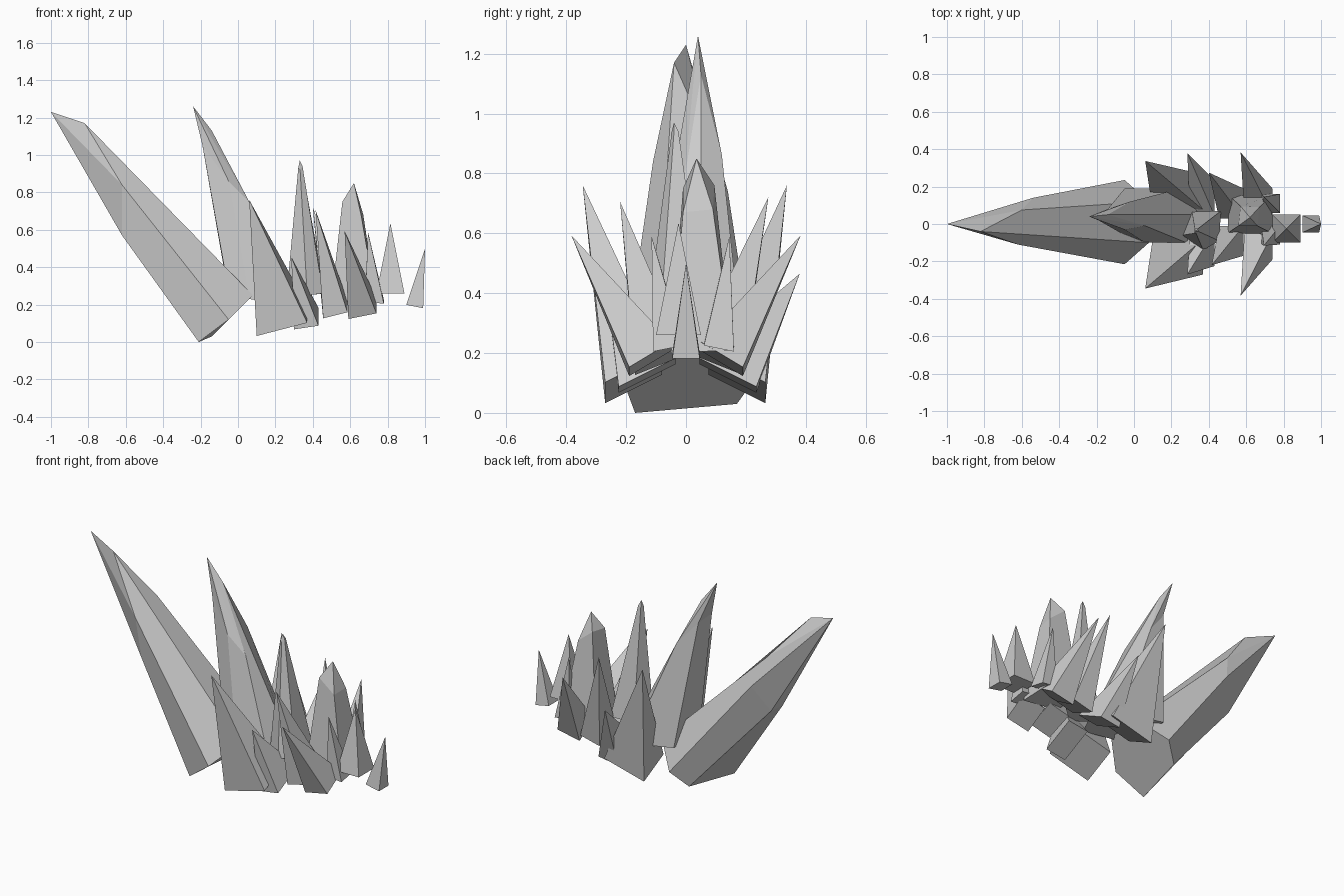
import bpy, bmesh, math
from mathutils import Vector


def build(name, rings, tip):
    """Closed crystal: stacked rings of equal count, ending in one tip."""
    bm = bmesh.new()
    rows = [[bm.verts.new(p) for p in ring] for ring in rings]
    n = len(rows[0])
    bm.faces.new(rows[0][::-1])
    for lo, hi in zip(rows, rows[1:]):
        for i in range(n):
            j = (i + 1) % n
            bm.faces.new((lo[i], lo[j], hi[j], hi[i]))
    top = bm.verts.new(tip)
    for i in range(n):
        bm.faces.new((rows[-1][i], rows[-1][(i + 1) % n], top))
    bmesh.ops.recalc_face_normals(bm, faces=bm.faces)
    me = bpy.data.meshes.new(name)
    bm.to_mesh(me)
    bm.free()
    ob = bpy.data.objects.new(name, me)
    bpy.context.collection.objects.link(ob)
    return ob


def shard(name, base, half, slope, tip):
    """Four-sided pyramid on a sloped base."""
    corners = []
    for sx, sy in ((-1, -1), (1, -1), (1, 1), (-1, 1)):
        dx, dy = half[0] * sx, half[1] * sy
        corners.append(Vector(base) + Vector((dx, dy, dx * slope[0] + dy * slope[1])))
    return build(name, [corners], tip)


# Large leaning crystal
build("large_crystal", [
    [(-.21, -.17, 0), (-.05, -.215, .12), (.08, -.1, .25),
     (.08, .12, .25), (-.05, .235, .12), (-.14, .17, .03)],
    [(-.62, -.05, .57), (-.62, -.11, .84), (-.82, -.04, 1.17),
     (-.60, .075, .91), (-.54, .14, .74), (-.62, .06, .58)],
], (-1, 0, 1.23))

# Second tall crystal
build("tall_crystal", [
    [(-.05, -.06, .27), (.06, -.1, .23), (.28, -.1, .2),
     (.35, .05, .2), (.25, .19, .2), (-.05, .19, .25)],
    [(-.19, .02, 1.05), (-.05, -.03, .86), (.06, -.01, .75),
     (-.14, .05, 1.13), (-.02, .12, .86), (-.14, .08, 1.0)],
], (-.24, .04, 1.26))

# Centre row, shrinking toward the tail
build("centre_shard_1", [
    [(.26, -.06, .25), (.37, -.14, .25), (.455, -.09, .26), (.465, .07, .26), (.31, .065, .26)],
    [(.322, -.05, .93), (.332, -.05, .92), (.345, -.04, .94), (.342, -.025, .94), (.325, -.025, .93)],
], (.33, -.04, .97))
build("centre_shard_2", [
    [(.5, -.05, .23), (.74, -.05, .2), (.74, .155, .21), (.51, .15, .24)],
    [(.558, -.01, .75), (.66, -.01, .67), (.67, .09, .68), (.57, .095, .76)],
], (.62, .035, .85))
shard("centre_shard_3", (.815, -.025, .26), (.075, .075), (0, 0), (.815, -.025, .635))
shard("centre_shard_4", (.945, 0, .19), (.045, .046), (-.2, 0), (1, 0, .5))

# Side shards, front then back; base edges rise toward the middle
# name, base x, y front, y back, z, half x, half y, slopes, front tip, back tip
SIDES = [
    ("outer_shard", .235, -.175, .17, .115, (.135, .095), (.26, .5), (.06, -.345, .76), (.06, .337, .76)),
    ("low_shard", .365, -.13, .14, .125, (.065, .095), (.15, .5), (.285, -.27, .455), (.285, .38, .465)),
    ("inner_shard", .52, -.09, .11, .175, (.065, .08), (.25, .4), (.415, -.22, .705), (.4, .275, .72)),
    ("rear_shard", .665, -.12, .12, .18, (.075, .07), (.2, .6), (.57, -.383, .593), (.57, .383, .593)),
    ("small_shard", .73, -.06, .11, .22, (.05, .05), (-.1, .2), (.695, -.115, .59), (.695, .145, .59)),
]
for name, x, yf, yb, z, half, (sx, sy), tf, tb in SIDES:
    shard(name + "_front", (x, yf, z), half, (sx, sy), tf)
    shard(name + "_back", (x, yb, z), half, (sx, -sy), tb)
